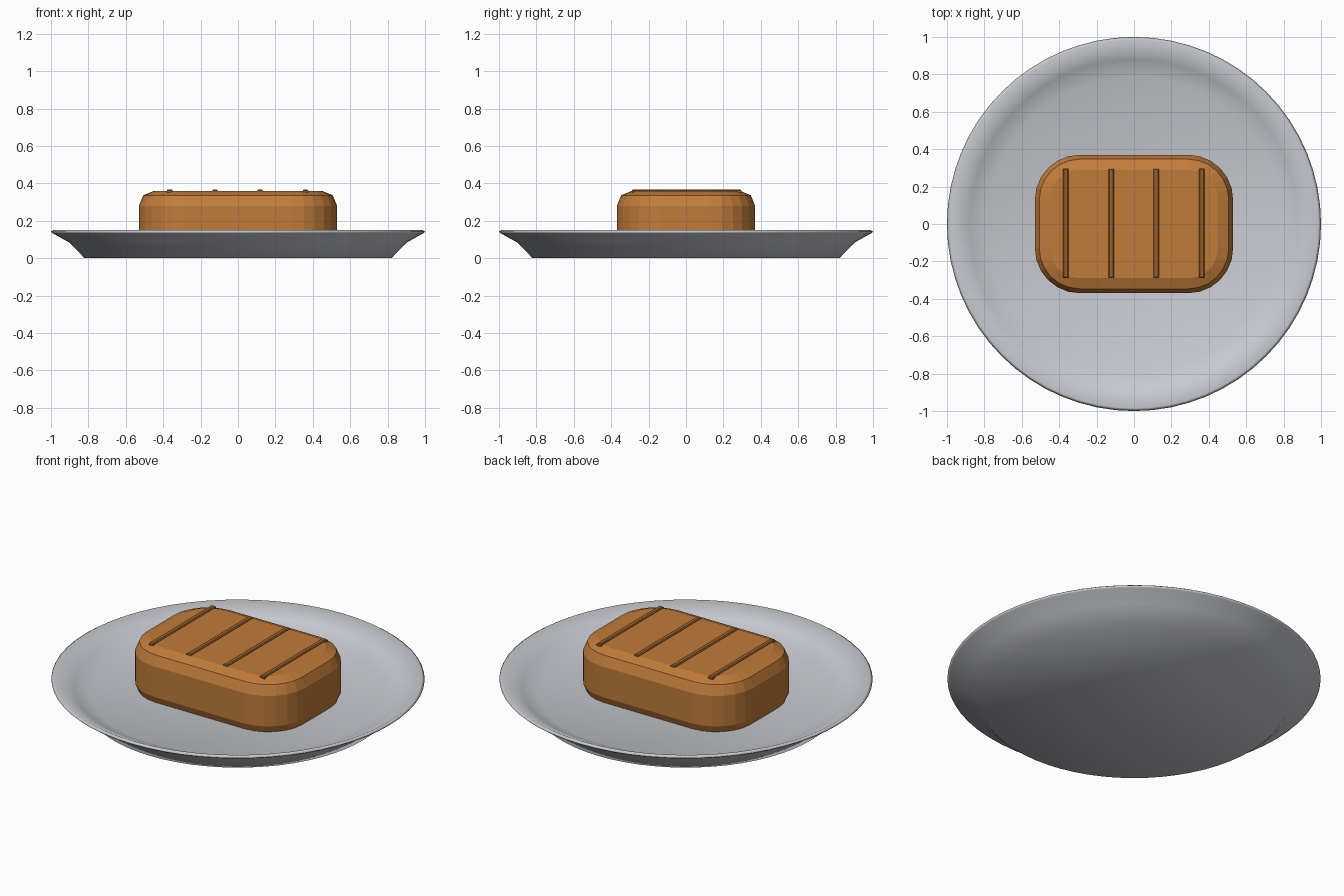
import bpy, bmesh, math

if "Cube" in bpy.data.objects:
    bpy.data.objects.remove(bpy.data.objects["Cube"])


def material(name, rgb):
    m = bpy.data.materials.new(name)
    m.diffuse_color = (*rgb, 1)
    m.use_nodes = True
    m.node_tree.nodes["Principled BSDF"].inputs["Base Color"].default_value = m.diffuse_color
    return m


GREY = material("plate grey", (0.58, 0.59, 0.63))
CRUST = material("crust brown", (0.53, 0.2, 0.043))
GRILL = material("grill mark brown", (0.32, 0.115, 0.025))


def add_object(name, bm, mat, smooth=False):
    bmesh.ops.recalc_face_normals(bm, faces=bm.faces)
    me = bpy.data.meshes.new(name)
    for f in bm.faces:
        f.smooth = smooth
    bm.to_mesh(me)
    bm.free()
    me.materials.append(mat)
    ob = bpy.data.objects.new(name, me)
    bpy.context.collection.objects.link(ob)
    return ob


def box(size, centre):
    bm = bmesh.new()
    bmesh.ops.create_cube(bm, size=1)
    for v in bm.verts:
        v.co = [v.co[i] * size[i] + centre[i] for i in range(3)]
    return bm


# plate: lathed profile of (radius, height), from underside centre to floor centre
profile = [(0, 0), (0.82, 0), (0.9, 0.083), (0.99, 0.133), (1.0, 0.142),
           (0.985, 0.152), (0.88, 0.1), (0.79, 0.06), (0, 0.06)]
bm = bmesh.new()
pts = [bm.verts.new((r, 0, z)) for r, z in profile]
edges = [bm.edges.new(p) for p in zip(pts, pts[1:])]
bmesh.ops.spin(bm, geom=pts + edges, cent=(0, 0, 0), axis=(0, 0, 1),
               angle=math.tau, steps=64)
bmesh.ops.remove_doubles(bm, verts=bm.verts, dist=1e-5)
add_object("plate", bm, GREY, smooth=True)

# loaf: box with wide rounded corners, then chamfered top and bottom rims
bm = box((1.06, 0.74, 0.34), (0, 0, 0.19))
upright = [e for e in bm.edges if abs(e.verts[0].co.z - e.verts[1].co.z) > 0.1]
bmesh.ops.bevel(bm, geom=upright, offset=0.24, segments=6, profile=0.5,
                affect='EDGES')
rims = [e for e in bm.edges if abs(e.verts[0].co.z - e.verts[1].co.z) < 0.01]
bmesh.ops.bevel(bm, geom=rims, offset=0.08, segments=2, profile=0.5,
                affect='EDGES')
add_object("loaf", bm, CRUST)

# grill marks: thin bars across the top
for i, x in enumerate((-0.365, -0.122, 0.118, 0.362)):
    bm = box((0.03, 0.585, 0.016), (x, 0.003, 0.359))
    top = [e for e in bm.edges if min(v.co.z for v in e.verts) > 0.36]
    bmesh.ops.bevel(bm, geom=top, offset=0.005, segments=1, affect='EDGES')
    add_object(f"grill_mark_{i + 1}", bm, GRILL)
